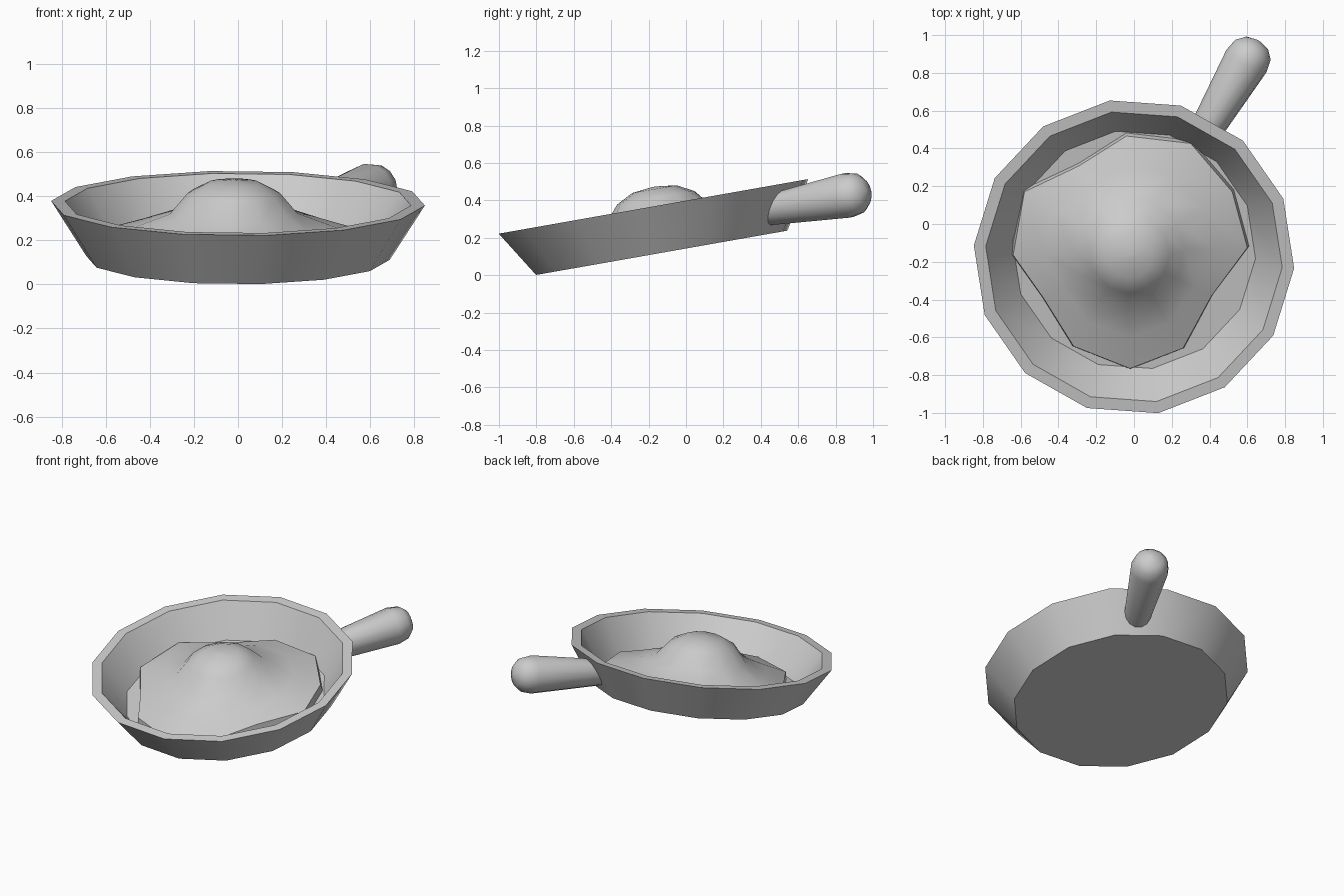
import bpy
from math import radians, pi, sin, cos
from mathutils import Matrix, Vector

cube = bpy.data.objects.get("Cube")
if cube:
    bpy.data.objects.remove(cube)

GREY = (0.6, 0.6, 0.6, 1)
grey = bpy.data.materials.new("plain grey")
grey.use_nodes = True
grey.diffuse_color = GREY
grey.node_tree.nodes["Principled BSDF"].inputs["Base Color"].default_value = GREY

# Everything is made in the pan's own level frame, then tipped forward
TILT = Matrix.Translation((0, -0.13, 0.12)) @ Matrix.Rotation(radians(10), 4, 'X')


def circle(r, h, sides, start=0):
    turn = 2 * pi / sides
    return [Vector((r * cos(start + i * turn), r * sin(start + i * turn), h))
            for i in range(sides)]


def loft(name, rings, smooth_angle):
    """Skin a stack of equal rings and close both ends."""
    n = len(rings[0])
    verts = [TILT @ p for ring in rings for p in ring]
    faces = [tuple(reversed(range(n)))]
    for k in range(len(rings) - 1):
        for i in range(n):
            j = (i + 1) % n
            faces.append((k * n + i, k * n + j, (k + 1) * n + j, (k + 1) * n + i))
    faces.append(tuple(range(len(verts) - n, len(verts))))
    mesh = bpy.data.meshes.new(name)
    mesh.from_pydata(verts, [], faces)
    mesh.validate()
    mesh.materials.append(grey)
    obj = bpy.data.objects.new(name, mesh)
    bpy.context.collection.objects.link(obj)
    bpy.ops.object.select_all(action='DESELECT')
    obj.select_set(True)
    bpy.context.view_layer.objects.active = obj
    bpy.ops.object.shade_smooth_by_angle(angle=radians(smooth_angle))
    return obj


# Pan: base, flared wall, flat rim, inner wall and floor
pan_profile = [(0.69, 0), (0.85, 0.252), (0.787, 0.252), (0.645, 0.04)]
loft("pan", [circle(r, h, 14, radians(73)) for r, h in pan_profile], 35)

# Fried egg: irregular white rising to a round yolk
outline = [Vector((x, y, 0)) for x, y in (
    (0.6, 0.02), (0.52, 0.32), (0.3, 0.58), (-0.04, 0.62), (-0.29, 0.46), (-0.58, 0.32),
    (-0.64, -0.02), (-0.48, -0.25), (-0.32, -0.51), (-0.02, -0.63), (0.26, -0.52), (0.41, -0.24))]
yolk_centre = Vector((-0.02, 0.02, 0))


def yolk_ring(r, h):
    return [yolk_centre + p.normalized() * r + Vector((0, 0, h)) for p in outline]


def white_ring(blend, h):
    return [p.lerp(q, blend) + Vector((0, 0, h)) for p, q in zip(outline, yolk_ring(0.29, 0))]


egg_rings = [white_ring(-0.03, 0.035), white_ring(0, 0.085), white_ring(0.5, 0.14)]
egg_rings += [yolk_ring(r, h) for r, h in
              ((0.29, 0.2), (0.21, 0.295), (0.12, 0.342), (0.01, 0.355))]
loft("fried_egg", egg_rings, 40)

# Handle: tapered round bar with a rounded end, its root slanted to meet the wall
handle_profile = [(0.72, 0.085), (1.19, 0.122), (1.26, 0.108), (1.3, 0.07), (1.317, 0.01)]
aim = Matrix.Translation((0, 0, 0.13)) @ Matrix.Rotation(radians(60), 4, 'Z')
handle_rings = []
for k, (d, r) in enumerate(handle_profile):
    slant = 0.63 if k == 0 else 0
    handle_rings.append([aim @ Vector((d + slant * p.y, p.x, p.y))
                         for p in circle(r, 0, 14)])
loft("handle", handle_rings, 50)
